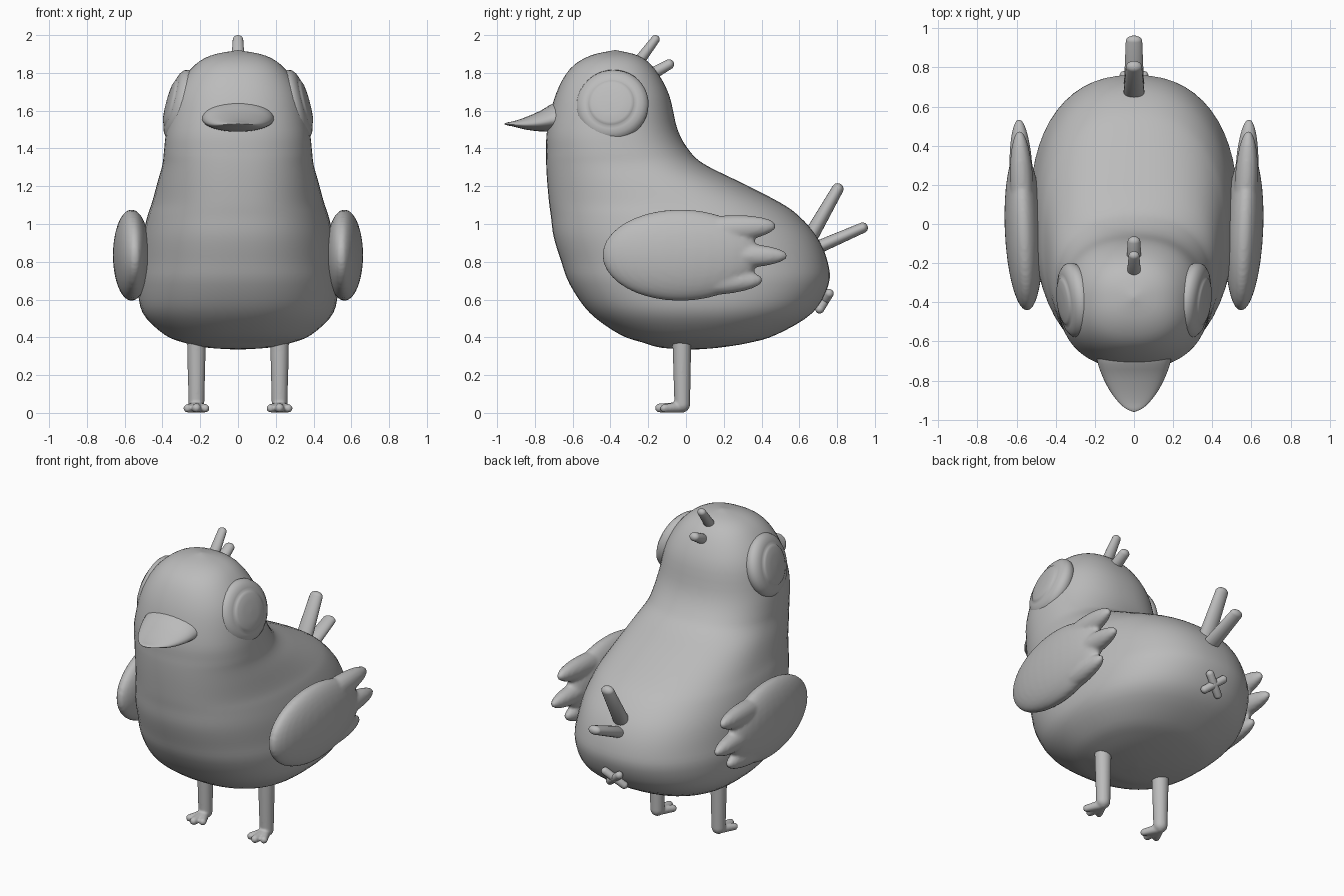
import bpy, bmesh, math
from mathutils import Vector, Matrix

if "Cube" in bpy.data.objects:
    bpy.data.objects.remove(bpy.data.objects["Cube"])

grey = bpy.data.materials.new("plain grey")
grey.diffuse_color = (0.5, 0.5, 0.5, 1)
grey.use_nodes = True
grey.node_tree.nodes["Principled BSDF"].inputs["Base Color"].default_value = grey.diffuse_color


def finish(name, bm, mirror=False, remesh=0):
    """Turn a bmesh into a smooth object, optionally fused and mirrored."""
    bmesh.ops.recalc_face_normals(bm, faces=bm.faces)
    for f in bm.faces:
        f.smooth = True
    me = bpy.data.meshes.new(name)
    bm.to_mesh(me)
    bm.free()
    me.materials.append(grey)
    ob = bpy.data.objects.new(name, me)
    bpy.context.collection.objects.link(ob)
    if remesh:
        m = ob.modifiers.new("fuse", 'REMESH')
        m.mode = 'VOXEL'
        m.voxel_size = remesh
        m.use_smooth_shade = True
        s = ob.modifiers.new("soften", 'SMOOTH')
        s.factor = 0.5
        s.iterations = 4
    if mirror:
        ob.modifiers.new("mirror", 'MIRROR')
    return ob


def loft(bm, rings):
    """Skin a list of equal-length closed rings and cap the ends."""
    vs = [[bm.verts.new(p) for p in r] for r in rings]
    n = len(vs[0])
    for a, b in zip(vs, vs[1:]):
        for i in range(n):
            j = (i + 1) % n
            bm.faces.new((a[i], a[j], b[j], b[i]))
    bm.faces.new(vs[0][::-1])
    bm.faces.new(vs[-1])


def spline(keys, steps):
    """Catmull-Rom interpolation of tuples."""
    pts = [keys[0]] + list(keys) + [keys[-1]]
    out = []
    for k in range(1, len(pts) - 2):
        p = [Vector(q) for q in pts[k - 1:k + 3]]
        for s in range(steps):
            t = s / steps
            out.append(0.5 * (2 * p[1] + (p[2] - p[0]) * t
                              + (2 * p[0] - 5 * p[1] + 4 * p[2] - p[3]) * t * t
                              + (3 * p[1] - p[0] - 3 * p[2] + p[3]) * t ** 3))
    return out + [Vector(keys[-1])]


def spow(v, e):
    return math.copysign(abs(v) ** e, v)


def capsule(bm, a, b, ra, rb, wide=1.0):
    """Rounded rod from a to b; wide stretches it along x."""
    a, b = Vector(a), Vector(b)
    d = (b - a).normalized()
    side = Vector((1, 0, 0)) - d * d.x
    side.normalize()
    up = d.cross(side)
    for v in bmesh.ops.create_uvsphere(bm, u_segments=20, v_segments=13, radius=1)['verts']:
        c = v.co.copy()
        base, r = (b, rb) if c.z > 0 else (a, ra)
        v.co = base + r * (side * c.x * wide + up * c.y + d * c.z)


def ellipsoid(bm, centre, semi, tilt=0):
    m = (Matrix.Translation(centre) @ Matrix.Rotation(tilt, 4, 'X')
         @ Matrix.Diagonal((*semi, 1)))
    bmesh.ops.create_uvsphere(bm, u_segments=32, v_segments=20, radius=1, matrix=m)


# Body and head: stacked sections of (height, front y, back y, half width)
sections = [(.335, .02, .04, .004), (.345, -.13, .17, .16), (.37, -.22, .33, .28),
            (.415, -.35, .48, .39), (.53, -.51, .67, .505), (.68, -.615, .755, .53),
            (.80, -.66, .75, .52), (.93, -.70, .695, .505), (1.04, -.715, .60, .48),
            (1.115, -.725, .495, .455), (1.225, -.735, .28, .425),
            (1.315, -.74, .10, .40), (1.385, -.74, .02, .392),
            (1.5, -.735, -.045, .378), (1.685, -.69, -.09, .335),
            (1.82, -.615, -.165, .25), (1.89, -.51, -.25, .15),
            (1.92, -.38, -.37, .004)]
sections = [tuple(s) for s in sections]
rings = []
for z, yf, yb, w in [tuple(v) for v in spline(sections, 4)]:
    ring = []
    for i in range(56):
        t = 2 * math.pi * i / 56
        ring.append((w * spow(math.cos(t), .86),
                     (yf + yb) / 2 + (yb - yf) / 2 * spow(math.sin(t), .86), z))
    rings.append(ring)
bm = bmesh.new()
loft(bm, rings)
finish("body", bm)

# Beak: sections of (y, half width, bottom, top)
bm = bmesh.new()
beak = [(-.60, .195, 1.49, 1.66), (-.69, .19, 1.488, 1.645), (-.77, .165, 1.49, 1.60),
        (-.85, .125, 1.50, 1.565), (-.91, .08, 1.515, 1.545), (-.945, .04, 1.522, 1.538),
        (-.96, .003, 1.528, 1.532)]
rings = []
for y, w, lo, hi in [tuple(v) for v in spline(beak, 3)]:
    mid = lo + (hi - lo) * .42
    rings.append([(w * math.cos(t), y, mid + math.sin(t) * (hi - mid if math.sin(t) > 0 else mid - lo))
                  for t in [2 * math.pi * i / 32 for i in range(32)]])
loft(bm, rings)
finish("beak", bm)

# Eyes: turned discs with a raised iris, tilted to lie on the head
bm = bmesh.new()
axis = Vector((1, -.12, .27)).normalized()
frame = (Matrix.Translation((.312, -.39, 1.63))
         @ axis.to_track_quat('Z', 'Y').to_matrix().to_4x4())
profile = [(.17, -.06), (.19, -.02), (.193, 0), (.185, .02), (.165, .036), (.14, .045),
           (.125, .046), (.12, .052), (.105, .058), (.06, .063), (.002, .065)]
loft(bm, [[frame @ Vector((r * math.cos(t), r * math.sin(t), h))
           for t in [2 * math.pi * i / 40 for i in range(40)]] for r, h in profile])
finish("eye", bm, mirror=True)

# Wings: flattened oval fused with three finger feathers
bm = bmesh.new()
ellipsoid(bm, (0, -.03, .835), (.097, .415, .242))
ellipsoid(bm, (0, .20, .972), (.06, .28, .072), math.radians(4))
ellipsoid(bm, (0, .25, .832), (.06, .29, .066))
ellipsoid(bm, (0, .13, .69), (.06, .28, .068), math.radians(3))
bmesh.ops.transform(bm, verts=bm.verts, matrix=Matrix.Translation((.565, 0, 0))
                    @ Matrix.Rotation(math.radians(-2.5), 4, 'Z'))
finish("wing", bm, mirror=True, remesh=.012)

# Legs with three-toed feet
bm = bmesh.new()
capsule(bm, (.22, -.022, .40), (.22, -.02, .045), .051, .042)
capsule(bm, (.22, -.02, .03), (.22, -.14, .026), .03, .024)
for dx in (-.047, .047):
    capsule(bm, (.22, -.03, .03), (.22 + dx, -.115, .024), .03, .022)
finish("leg", bm, mirror=True, remesh=.007)

# Tail feathers
bm = bmesh.new()
capsule(bm, (0, .64, .90), (0, .803, 1.185), .042, .031, 1.35)
capsule(bm, (0, .66, .86), (0, .935, .98), .036, .028, 1.5)
finish("tail_feathers", bm)

# Head crest
bm = bmesh.new()
capsule(bm, (0, -.25, 1.86), (0, -.162, 1.977), .030, .023, 1.2)
capsule(bm, (0, -.17, 1.80), (0, -.09, 1.845), .032, .027, 1.2)
finish("crest", bm)

# Small cross under the tail
bm = bmesh.new()
for s in (-1, 1):
    capsule(bm, (-.05 * s, .708, .55), (.05 * s, .758, .632), .024, .024)
finish("rear_cross", bm)
